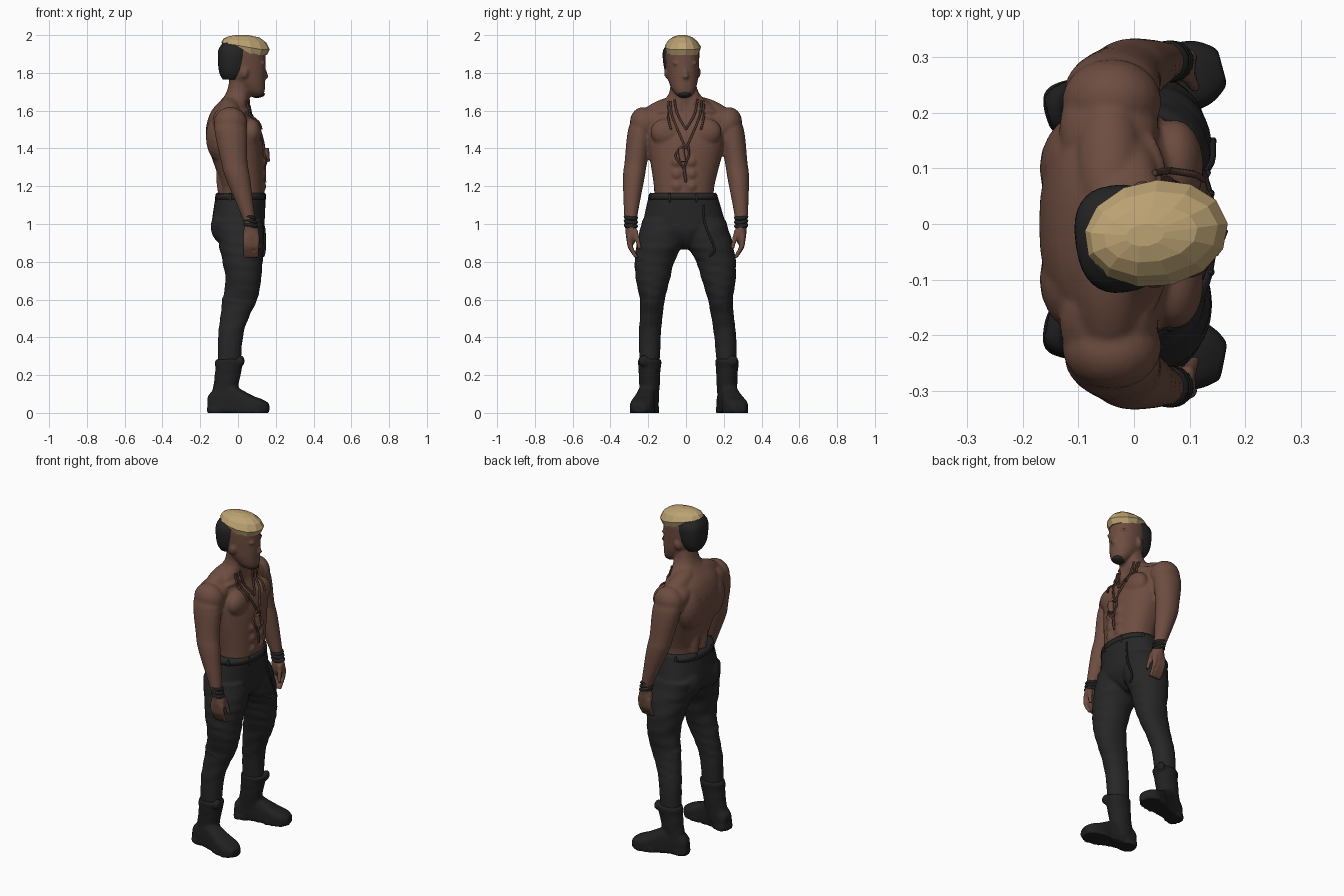
import bpy, bmesh
from math import cos, sin, pi, radians, copysign
from mathutils import Matrix, Vector, Euler

cube = bpy.data.objects.get("Cube")
if cube:
    bpy.data.objects.remove(cube, do_unlink=True)


def material(name, *rgb):
    mat = bpy.data.materials.new(name)
    mat.use_nodes = True
    mat.diffuse_color = (*rgb, 1)
    shader = mat.node_tree.nodes["Principled BSDF"]
    shader.inputs["Base Color"].default_value = (*rgb, 1)
    shader.inputs["Roughness"].default_value = .8
    return mat


SKIN = material("brown skin", .155, .074, .052)
BLOND = material("blond hair", .5, .36, .17)
DARK_HAIR = material("dark hair", .018, .018, .018)
CLOTH = material("charcoal cloth", .02, .02, .02)
LEATHER = material("black leather", .015, .015, .015)
CORD = material("dark brown cord", .08, .04, .03)
SIDES = {"right": -1, "left": 1}


def resample(stations, steps):
    """Smooth interpolation between stations."""
    points = []
    last = len(stations) - 1
    for i in range(last):
        before, start, end, after = (stations[min(max(i + j, 0), last)] for j in (-1, 0, 1, 2))
        for t in (step / steps for step in range(steps)):
            points.append([q + t / 2 * (r - p + t * (2 * p - 5 * q + 4 * r - s + t * (3 * (q - r) + s - p)))
                           for p, q, r, s in zip(before, start, end, after)])
    return points + [list(stations[last])]


def loft(bm, stations, sides=24, power=2, along_x=False, frame=Matrix(), fold=0, steps=4):
    """Each station is (position, centre a, centre b, radius a, radius b)."""
    rings = []
    for pos, centre_a, centre_b, radius_a, radius_b in resample(stations, steps):
        ring = []
        for i in range(sides):
            angle = 2 * pi * i / sides
            c, s = cos(angle), sin(angle)
            crease = 1 + fold * sin(pos * 85 + 3 * sin(angle + pos * 9))
            a = centre_a + radius_a * crease * copysign(abs(c) ** (2 / power), c)
            b = centre_b + radius_b * crease * copysign(abs(s) ** (2 / power), s)
            point = Vector((pos, a, max(b, 0))) if along_x else Vector((a, b, pos))
            ring.append(bm.verts.new(frame @ point))
        rings.append(ring)
    for low, high in zip(rings, rings[1:]):
        for i in range(sides):
            j = (i + 1) % sides
            bm.faces.new((low[i], low[j], high[j], high[i]))
    bm.faces.new(reversed(rings[0]))
    bm.faces.new(rings[-1])


def blob(bm, place, size, tilt=0, pitch=0, turn=0, frame=Matrix()):
    """Ellipsoid, turned about x, y and z in degrees."""
    rotation = Euler([radians(angle) for angle in (tilt, pitch, turn)])
    matrix = frame @ Matrix.LocRotScale(Vector(place), rotation, Vector(size))
    bmesh.ops.create_uvsphere(bm, u_segments=20, v_segments=12, radius=1, matrix=matrix)


def finish(bm, name, mat, voxel=0, smooth=True, relax=3):
    bmesh.ops.recalc_face_normals(bm, faces=bm.faces)
    mesh = bpy.data.meshes.new(name)
    bm.to_mesh(mesh)
    bm.free()
    mesh.materials.append(mat)
    for face in mesh.polygons:
        face.use_smooth = smooth
    part = bpy.data.objects.new(name, mesh)
    bpy.context.collection.objects.link(part)
    if voxel:
        fuse = part.modifiers.new("fuse", "REMESH")
        fuse.mode, fuse.voxel_size, fuse.use_smooth_shade = "VOXEL", voxel, True
        soften = part.modifiers.new("soften", "SMOOTH")
        soften.factor, soften.iterations = .5, relax
    return part


# Head is turned slightly to its left
pivot = Matrix.Translation((.02, 0, 0))
head_frame = Matrix.Translation((0, -.02, 0)) @ pivot @ Matrix.Rotation(radians(8), 4, "Z") @ pivot.inverted()

# Torso and neck
bm = bmesh.new()
loft(bm, [(1.1, .02, -.01, .12, .16), (1.2, .025, -.01, .115, .16), (1.4, -.01, 0, .145, .2),
          (1.5, -.03, 0, .14, .21), (1.6, -.04, 0, .1, .18), (1.69, 0, -.01, .064, .08),
          (1.8, .02, -.02, .06, .07)], sides=36, power=2.3)
for s in SIDES.values():
    # Chest, back, trapezius, collarbone and neck muscles
    blob(bm, (.064, s * .09, 1.48), (.06, .1, .08), tilt=s * 12, turn=s * -8)
    blob(bm, (-.085, s * .1, 1.46), (.085, .1, .14), tilt=s * -10)
    blob(bm, (-.06, s * .04, 1.25), (.055, .04, .16))
    blob(bm, (-.045, s * .12, 1.6), (.06, .14, .06), tilt=s * -22)
    blob(bm, (-.045, s * .17, 1.55), (.09, .11, .07), tilt=s * -18)
    blob(bm, (.04, s * .09, 1.6), (.02, .08, .015), tilt=s * -8, turn=s * 12)
    blob(bm, (.04, s * .04, 1.65), (.02, .02, .06), tilt=s * -15, pitch=-10)
    # Stomach muscles
    for row in range(3):
        blob(bm, (.115, s * .037 - .01, 1.2 + row * .065), (.035, .035, .035))
    # Shoulder, arm and biceps
    blob(bm, (-.04, s * .22, 1.53), (.09, .076, .09), tilt=s * -15)
    loft(bm, [(1.57, -.045, s * .215, .06, .055), (1.5, -.04, s * .24, .085, .067),
              (1.33, -.02, s * .265, .07, .06), (1.24, 0, s * .277, .065, .057),
              (1.03, .057, s * .293, .034, .034), (.96, .07, s * .29, .03, .03)])
    blob(bm, (0, s * .25, 1.43), (.045, .045, .08))
    # Hand with curled fingers and thumb
    blob(bm, (.07, s * .29, .95), (.043, .03, .065))
    for finger in range(4):
        x = .04 + .02 * finger
        loft(bm, [(.94, x, s * .3, .014, .016), (.88, x, s * .295, .013, .015),
                  (.82, x, s * .26, .01, .012)], sides=10)
    loft(bm, [(.97, .095, s * .27, .015, .015), (.87, .11, s * .245, .011, .011)], sides=10)

# Head, face and ears
loft(bm, [(1.675, .095, 0, .03, .03), (1.7, .085, 0, .056, .056), (1.75, .058, 0, .086, .075),
          (1.8, .036, 0, .11, .083), (1.87, .026, 0, .12, .088), (1.92, .024, 0, .117, .086),
          (1.96, .02, 0, .085, .06)], sides=32, power=2.2, frame=head_frame)
blob(bm, (.138, 0, 1.8), (.018, .013, .036), pitch=-20, frame=head_frame)
blob(bm, (.15, 0, 1.78), (.014, .016, .01), frame=head_frame)
blob(bm, (.13, 0, 1.735), (.014, .027, .013), frame=head_frame)
blob(bm, (.12, 0, 1.7), (.02, .03, .02), frame=head_frame)
for s in SIDES.values():
    blob(bm, (.122, s * .035, 1.85), (.016, .033, .01), turn=s * -14, frame=head_frame)
    blob(bm, (.093, s * .05, 1.79), (.03, .02, .024), frame=head_frame)
    blob(bm, (.024, s * .083, 1.8), (.02, .014, .03), pitch=12, turn=s * 15, frame=head_frame)
body = finish(bm, "body", SKIN, voxel=.0075)

# Hair: shaved sides and swept crown
bm = bmesh.new()
loft(bm, [(1.765, -.04, 0, .04, .056), (1.8, -.034, 0, .064, .08), (1.86, -.03, 0, .075, .094),
          (1.92, -.025, 0, .078, .094), (1.96, -.02, 0, .06, .065)], sides=32, power=2.5, frame=head_frame)
finish(bm, "side_hair", DARK_HAIR)
bm = bmesh.new()
loft(bm, [(1.91, .04, 0, .114, .087), (1.94, .04, 0, .13, .096), (1.97, .036, 0, .116, .076),
          (1.99, .03, 0, .085, .05), (2, .02, 0, .035, .02)], sides=13, frame=head_frame, steps=1)
for v in bm.verts:
    v.co.z -= min((v.co.x - .03) * (2 - v.co.z) * 3, .016)
finish(bm, "crown_hair", BLOND, smooth=False)

# Beard under the chin
bm = bmesh.new()
blob(bm, (.108, 0, 1.684), (.036, .036, .016), pitch=-8, frame=head_frame)
finish(bm, "chin_beard", DARK_HAIR)

# Trousers with creased legs; the stance shifts slightly to the left lower down
bm = bmesh.new()
loft(bm, [(1.165, .016, -.016, .132, .178), (1, 0, -.01, .14, .218), (.95, 0, -.01, .13, .2),
          (.9, .01, 0, .09, .07), (.865, .01, 0, .05, .025)], sides=36, power=2.2)
leg = [(1.02, 0, .11, .13, .11), (.9, .018, .132, .122, .122), (.8, .024, .163, .106, .105),
       (.7, .028, .175, .094, .089), (.6, .01, .18, .092, .066), (.5, -.02, .19, .075, .06),
       (.4, -.04, .2, .066, .058), (.2, -.05, .205, .06, .05)]
for s in SIDES.values():
    loft(bm, [(z, x, s * y + .02 - .03 * z, depth, width) for z, x, y, depth, width in leg],
         sides=28, power=2.1, fold=.022)
    # Seat, knee, thigh pocket and crease under the knee
    blob(bm, (-.055, s * .085 - .01, .985), (.09, .095, .1))
    blob(bm, (.05, s * .18, .63), (.056, .058, .05))
    blob(bm, (.03, s * .23, .79), (.055, .035, .075))
    blob(bm, (0, s * .183, .585), (.09, .064, .02), pitch=12)
trousers = finish(bm, "trousers", CLOTH, voxel=.009, relax=2)

# Waistband and belt loops
bm = bmesh.new()
loft(bm, [(1.13, .013, -.016, .136, .186), (1.16, .015, -.016, .133, .18)], sides=36, power=2.3, steps=1)
for i in range(8):
    angle = 2 * pi * (i + .5) / 8
    blob(bm, (.013 + .134 * cos(angle), -.016 + .184 * sin(angle), 1.14), (.008, .008, .026))
finish(bm, "waistband", CLOTH)

# Boots: cuffed shaft, foot, heel and sole
for side, s in SIDES.items():
    bm = bmesh.new()
    y = s * .205 + .012
    loft(bm, [(.04, -.08, y, .068, .048), (.2, -.055, y, .068, .057),
              (.27, -.045, y, .076, .062), (.285, -.043, y, .07, .058)], fold=.02)
    blob(bm, (.015, y + s * .03, .275), (.02, .03, .03))
    foot = Matrix.Translation((-.01, y + s * .02, 0)) @ Matrix.Rotation(radians(s * 13 + 2), 4, "Z")
    loft(bm, [(-.15, 0, .045, .03, .045), (-.12, 0, .055, .046, .065), (-.04, 0, .06, .05, .095),
              (.03, 0, .045, .055, .077), (.09, 0, .035, .064, .055), (.14, 0, .03, .058, .042),
              (.175, 0, .025, .034, .026)], power=2.8, along_x=True, frame=foot)
    for x, length, width in ((-.105, .05, .05), (.09, .077, .064)):
        loft(bm, [(z, x, 0, length, width) for z in (0, .028)], power=3, frame=foot, steps=1)
    finish(bm, side + "_boot", LEATHER, voxel=.008, relax=2)

# Wristbands
bm = bmesh.new()
for s in SIDES.values():
    for band in range(3):
        blob(bm, (.06 + band * .004, s * .292, 1.035 - band * .022), (.04, .038, .016), tilt=s * 6, pitch=12)
finish(bm, "wristbands", LEATHER)


# Cords laid over the front surface of a part
def cord(name, target, path, radius=.006, mat=CORD):
    surface = target.evaluated_get(bpy.context.evaluated_depsgraph_get())
    points = []
    for y, z in resample(path, 5):
        hit, place, normal, _ = surface.ray_cast(Vector((1, y, z)), Vector((-1, 0, 0)))
        if hit:
            points.append(place + normal * radius * .7)
    curve = bpy.data.curves.new(name, "CURVE")
    curve.dimensions, curve.bevel_depth, curve.bevel_resolution = "3D", radius, 1
    curve.use_fill_caps = True
    spline = curve.splines.new("POLY")
    spline.points.add(len(points) - 1)
    for point, place in zip(spline.points, points):
        point.co = (*place, 1)
    curve.materials.append(mat)
    bpy.context.collection.objects.link(bpy.data.objects.new(name, curve))


bpy.context.view_layer.update()
for side, s in SIDES.items():
    cord(side + "_long_necklace", body, [(s * .08, 1.65), (s * .07, 1.56), (0, 1.4)])
    cord(side + "_short_necklace", body, [(s * .06, 1.66), (s * .045, 1.58), (0, 1.5)])
    cord(side + "_tassel", body, [(s * .09, 1.65), (s * .095, 1.57), (s * .08, 1.5)])
    cord(side + "_pendant_strand", body, [(s * .01, 1.42), (s * .035 - .02, 1.36), (-.01, 1.29), (0, 1.22)])
cord("pendant", body, [(-.025, 1.4), (-.02, 1.33)], radius=.018, mat=SKIN)
cord("hip_chain", trousers, [(.09, 1.1), (.1, 1), (.15, .87), (.125, .83)], mat=LEATHER)
